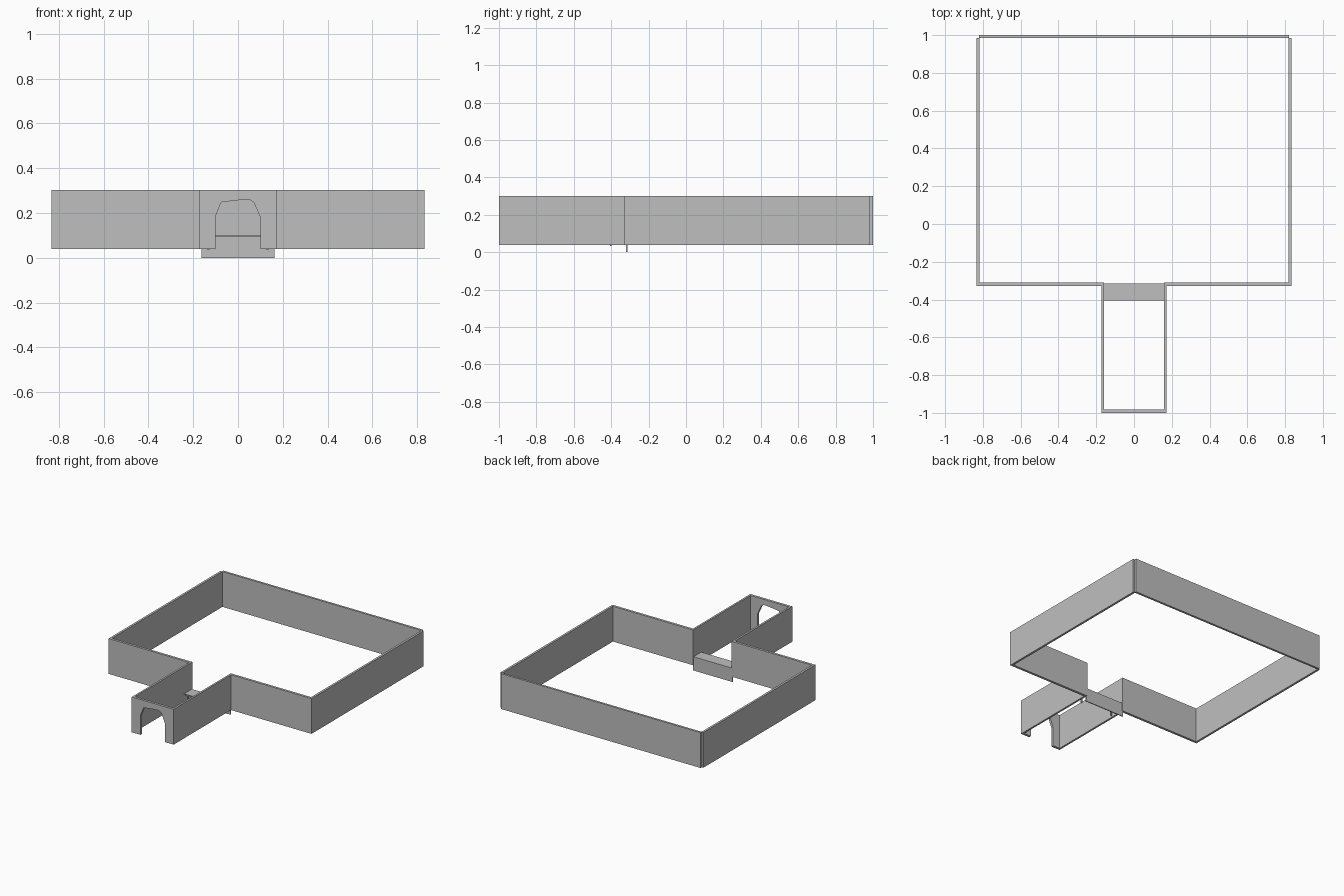
import bpy, bmesh

cube = bpy.data.objects.get("Cube")
if cube:
    bpy.data.objects.remove(cube, do_unlink=True)

mat = bpy.data.materials.new("plain grey")
mat.use_nodes = True
GREY = (0.52, 0.52, 0.52, 1)
mat.diffuse_color = GREY
mat.node_tree.nodes["Principled BSDF"].inputs["Base Color"].default_value = GREY


def prism(name, outline, y0, y1):
    """Extrude an (x, z) outline along y."""
    bm = bmesh.new()
    face = bm.faces.new([bm.verts.new((x, y0, z)) for x, z in outline])
    new = bmesh.ops.extrude_face_region(bm, geom=[face])["geom"]
    bmesh.ops.translate(bm, vec=(0, y1 - y0, 0),
                        verts=[v for v in new if isinstance(v, bmesh.types.BMVert)])
    bmesh.ops.recalc_face_normals(bm, faces=bm.faces)
    mesh = bpy.data.meshes.new(name)
    bm.to_mesh(mesh)
    bm.free()
    mesh.materials.append(mat)
    obj = bpy.data.objects.new(name, mesh)
    bpy.context.collection.objects.link(obj)
    return obj


def box(name, x0, x1, y0, y1, z0, z1):
    return prism(name, [(x0, z0), (x1, z0), (x1, z1), (x0, z1)], y0, y1)


BASE, TOP = 0.04, 0.302

# Walls and supports that repeat on both sides
for side, s in (("left", 1), ("right", -1)):
    def pair(name, xa, xb, *rest):
        box(f"{side}_{name}", min(s * xa, s * xb), max(s * xa, s * xb), *rest)
    pair("room_wall", 0.817, 0.833, -0.31, 0.984, BASE, TOP)
    pair("room_front_wall", 0.158, 0.833, -0.328, -0.31, BASE, TOP)
    pair("corridor_wall", 0.158, 0.172, -0.982, -0.328, BASE, TOP)
    pair("step_post", 0.127, 0.137, -0.405, -0.397, 0.034, 0.096)

# Rear wall, leaving notched outer corners
box("room_back_wall", -0.82, 0.82, 0.984, 1.0, BASE, TOP)

# Entrance wall with a faceted archway
arch = [(0.10, BASE), (0.10, 0.18), (0.07, 0.248), (0.05, 0.26), (0, 0.257),
        (-0.075, 0.248), (-0.10, 0.185), (-0.10, BASE)]
prism("entrance_wall",
      [(-0.172, BASE), (-0.172, TOP), (0.172, TOP), (0.172, BASE)] + arch,
      -1.0, -0.982)

# Raised step in the doorway
box("step_tread", -0.16, 0.16, -0.405, -0.315, 0.096, 0.102)
box("step_riser", -0.163, 0.163, -0.321, -0.314, 0.0, 0.102)
